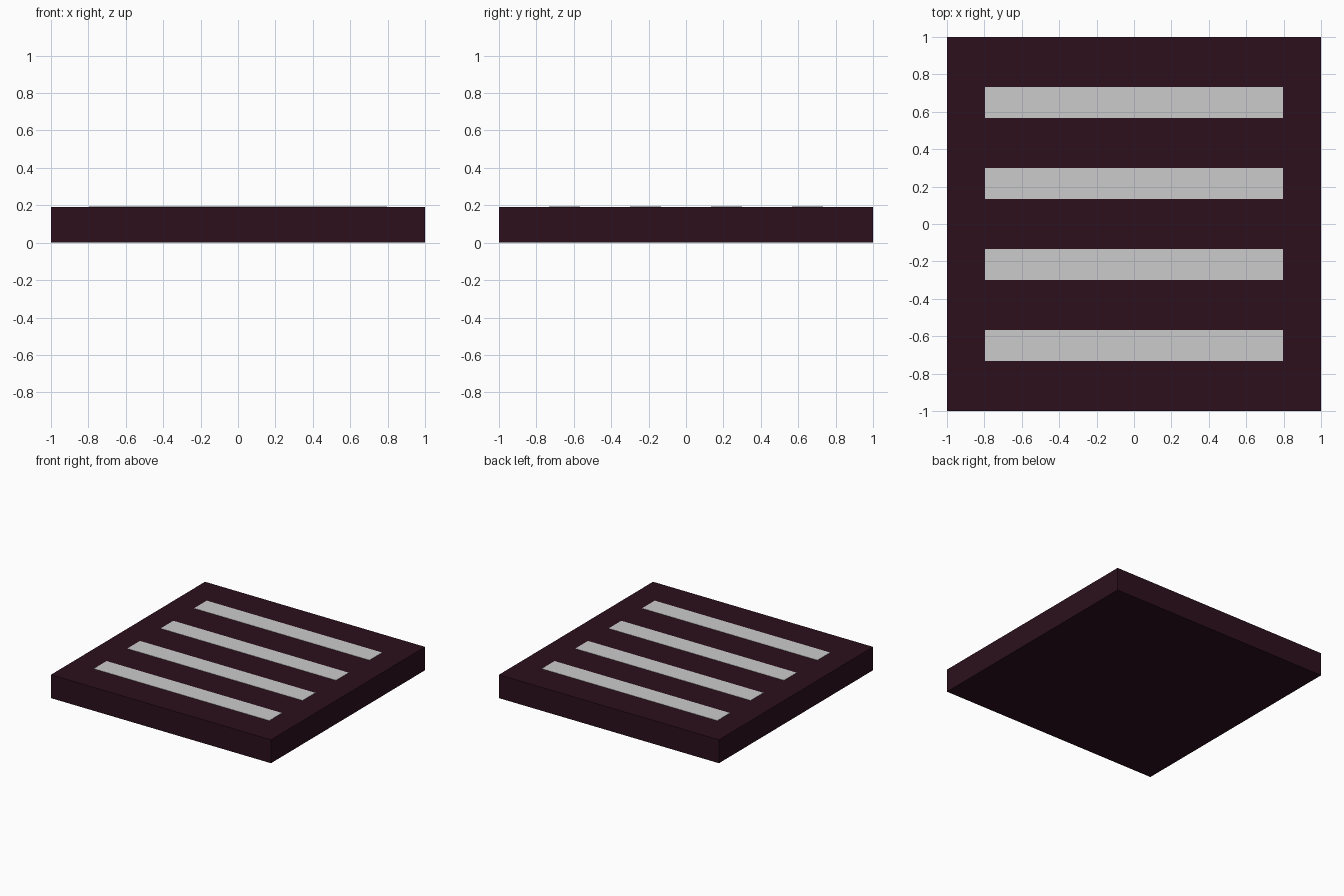
import bpy

if "Cube" in bpy.data.objects:
    bpy.data.objects.remove(bpy.data.objects["Cube"])


def box(name, lo, hi):
    """Axis-aligned box between two corners."""
    size = [b - a for a, b in zip(lo, hi)]
    centre = [(a + b) / 2 for a, b in zip(lo, hi)]
    bpy.ops.mesh.primitive_cube_add(size=1, location=centre)
    obj = bpy.context.object
    obj.name = name
    obj.scale = size
    bpy.ops.object.transform_apply(location=False, rotation=False, scale=True)
    return obj


# Dark square slab
TOP = 0.192
slab_mat = bpy.data.materials.new("dark_plum")
slab_mat.diffuse_color = (0.025, 0.005, 0.012, 1)
slab_mat.use_nodes = True
slab_mat.node_tree.nodes["Principled BSDF"].inputs["Base Color"].default_value = slab_mat.diffuse_color
slab = box("slab", (-1, -1, 0), (1, 1, TOP))
slab.data.materials.append(slab_mat)

# Four thin grey bars lying practically flush on the top
for i in range(4):
    y = -0.65 + i * 1.3 / 3
    box(f"grate_bar_{i + 1}", (-0.797, y - 0.082, TOP - 0.01),
        (0.797, y + 0.082, TOP + 0.002))
